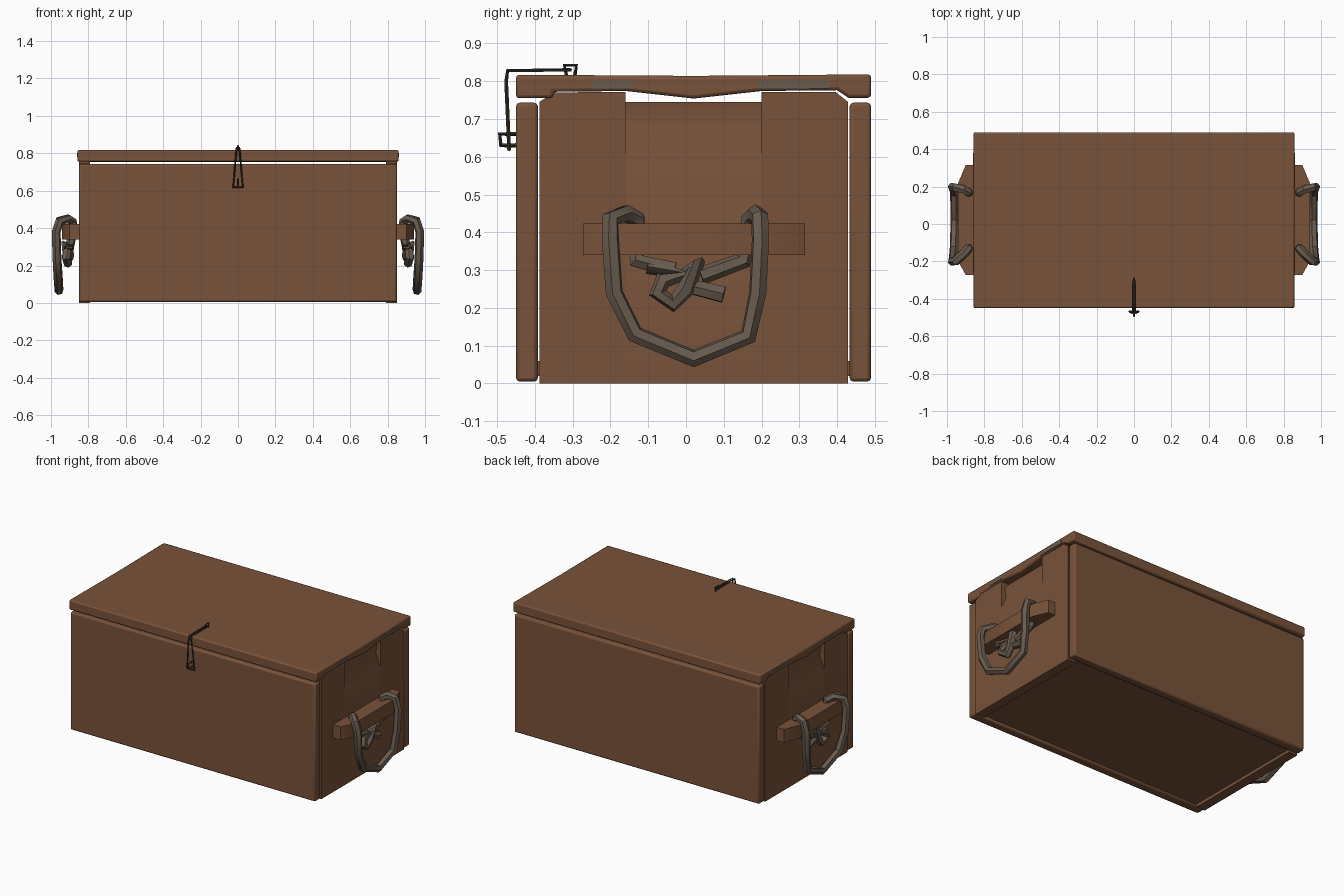
import bpy, bmesh
from mathutils import Vector

if "Cube" in bpy.data.objects:
    bpy.data.objects.remove(bpy.data.objects["Cube"])


def material(name, rgb):
    m = bpy.data.materials.new(name)
    m.diffuse_color = (*rgb, 1)
    m.use_nodes = True
    m.node_tree.nodes["Principled BSDF"].inputs["Base Color"].default_value = m.diffuse_color
    return m


WOOD = material("brown wood", (0.19, 0.085, 0.042))
ROPE = material("grey rope", (0.14, 0.105, 0.077))
IRON = material("dark iron", (0.04, 0.03, 0.025))


def finish(ob, bevel=0.0):
    bpy.context.view_layer.objects.active = ob
    for o in bpy.context.selected_objects:
        o.select_set(False)
    ob.select_set(True)
    if bevel:
        b = ob.modifiers.new("bevel", 'BEVEL')
        b.width, b.segments, b.limit_method = bevel, 2, 'ANGLE'
        b.angle_limit = 0.7
    bpy.ops.object.shade_smooth_by_angle(angle=0.7)
    return ob


def prism(name, pts, axis, lo, hi, mat=WOOD, bevel=0.0):
    """Extrude a 2D outline along an axis (outline uses the other two axes in order)."""
    bm = bmesh.new()

    def place(p, d):
        c = list(p)
        c.insert("xyz".index(axis), d)
        return bm.verts.new(c)
    a = [place(p, lo) for p in pts]
    b = [place(p, hi) for p in pts]
    n = len(pts)
    bm.faces.new(a)
    bm.faces.new(b[::-1])
    for i in range(n):
        bm.faces.new((a[i], b[i], b[(i + 1) % n], a[(i + 1) % n]))
    bmesh.ops.recalc_face_normals(bm, faces=bm.faces)
    me = bpy.data.meshes.new(name)
    bm.to_mesh(me)
    bm.free()
    me.materials.append(mat)
    ob = bpy.data.objects.new(name, me)
    bpy.context.collection.objects.link(ob)
    return finish(ob, bevel)


def box(name, x0, x1, y0, y1, z0, z1, mat=WOOD, bevel=0.0):
    return prism(name, [(x0, y0), (x1, y0), (x1, y1), (x0, y1)], 'z', z0, z1, mat, bevel)


def tube(name, pts, r, mat, res=1, closed=False):
    cu = bpy.data.curves.new(name, 'CURVE')
    cu.dimensions = '3D'
    cu.bevel_depth, cu.bevel_resolution, cu.use_fill_caps = r, res, True
    sp = cu.splines.new('POLY')
    sp.points.add(len(pts) - 1)
    for p, c in zip(sp.points, pts):
        p.co = (*c, 1)
    sp.use_cyclic_u = closed
    tmp = bpy.data.objects.new(name + "_curve", cu)
    bpy.context.collection.objects.link(tmp)
    me = bpy.data.meshes.new_from_object(tmp.evaluated_get(bpy.context.evaluated_depsgraph_get()))
    bpy.data.objects.remove(tmp)
    me.materials.clear()
    me.materials.append(mat)
    ob = bpy.data.objects.new(name, me)
    bpy.context.collection.objects.link(ob)
    return finish(ob)


# front and back boards, floor
box("front_board", -0.85, 0.85, -0.45, -0.392, 0.005, 0.743, bevel=0.01)
box("back_board", -0.85, 0.85, 0.433, 0.49, 0.005, 0.743, bevel=0.01)
box("floor_board", -0.80, 0.80, -0.392, 0.433, 0.02, 0.06)

# lid, with its underside notched over the end panels
prism("lid", [(-0.45, 0.755), (-0.352, 0.755), (-0.35, 0.772), (-0.16, 0.774), (0.02, 0.754),
              (0.2, 0.774), (0.4, 0.776), (0.43, 0.756), (0.49, 0.756), (0.49, 0.818),
              (0.02, 0.814), (-0.45, 0.817)], 'x', -0.858, 0.858, bevel=0.014)

for s, side in ((1, "right"), (-1, "left")):
    # end panel: lower part with a hand recess, and two raised ears
    prism(side + "_end_panel", [(s * x, z) for x, z in
          [(0.79, 0), (0.85, 0), (0.85, 0.6), (0.815, 0.68), (0.825, 0.745), (0.79, 0.745)]],
          'y', -0.16, 0.2)
    for tag, pts in (("front", [(-0.388, 0), (-0.16, 0), (-0.16, 0.772), (-0.35, 0.77), (-0.388, 0.745)]),
                     ("back", [(0.2, 0), (0.429, 0), (0.429, 0.745), (0.395, 0.772), (0.2, 0.772)])):
        prism(f"{side}_end_{tag}_ear", pts, 'x', s * 0.79, s * 0.85)
    # worn patches on the lid end
    for i, (y0, y1) in enumerate(((-0.25, -0.14), (0.19, 0.38))):
        x = sorted((s * 0.855, s * 0.8595))
        box(f"{side}_lid_patch_{i}", *x, y0, y1, 0.78, 0.802, ROPE)
    # handle cleat
    prism(side + "_cleat", [(s * x, y) for x, y in
          [(0.84, -0.272), (0.9, -0.272), (0.94, -0.2), (0.94, 0.22), (0.9, 0.315), (0.84, 0.315)]],
          'z', 0.34, 0.423)
    # rope handle loop, passing behind the cleat into a knot
    loop = [(0.90, -0.03, 0.30), (0.895, -0.13, 0.325), (0.88, -0.13, 0.40), (0.885, -0.13, 0.435),
            (0.91, -0.16, 0.45), (0.955, -0.20, 0.435), (0.972, -0.20, 0.38), (0.968, -0.19, 0.24),
            (0.962, -0.135, 0.13), (0.957, 0.02, 0.066), (0.960, 0.165, 0.125), (0.968, 0.19, 0.24),
            (0.972, 0.197, 0.38), (0.955, 0.195, 0.44), (0.91, 0.185, 0.45), (0.885, 0.17, 0.435),
            (0.88, 0.165, 0.40), (0.895, 0.15, 0.325), (0.90, 0.04, 0.285)]
    knot = [(0.90, -0.10, 0.31), (0.91, 0.0, 0.285), (0.915, -0.06, 0.275), (0.92, -0.075, 0.24),
            (0.91, -0.035, 0.212), (0.915, 0.0, 0.25), (0.925, 0.03, 0.315), (0.905, 0.0, 0.29),
            (0.90, 0.02, 0.255), (0.905, 0.10, 0.235)]
    for nm, path in (("rope_handle", loop), ("rope_knot", knot)):
        tube(f"{side}_{nm}", [(s * x, y, z) for x, y, z in path], 0.024, ROPE)

# latch: wire hasp bent over the lid edge, with a staple at each end
tube("latch_hasp", [(-0.026, -0.468, 0.618), (-0.01, -0.476, 0.80), (-0.007, -0.472, 0.828),
                    (-0.007, -0.305, 0.83), (0.007, -0.305, 0.83), (0.007, -0.472, 0.828),
                    (0.01, -0.476, 0.80), (0.026, -0.468, 0.618)], 0.005, IRON, 0, True)
tube("lid_staple", [(0, -0.295, 0.81), (0, -0.29, 0.842), (0, -0.322, 0.842), (0, -0.315, 0.81)], 0.005, IRON, 0)
tube("front_staple", [(0, -0.445, 0.66), (0, -0.493, 0.66), (0, -0.49, 0.63), (0, -0.445, 0.63)], 0.006, IRON, 0)
